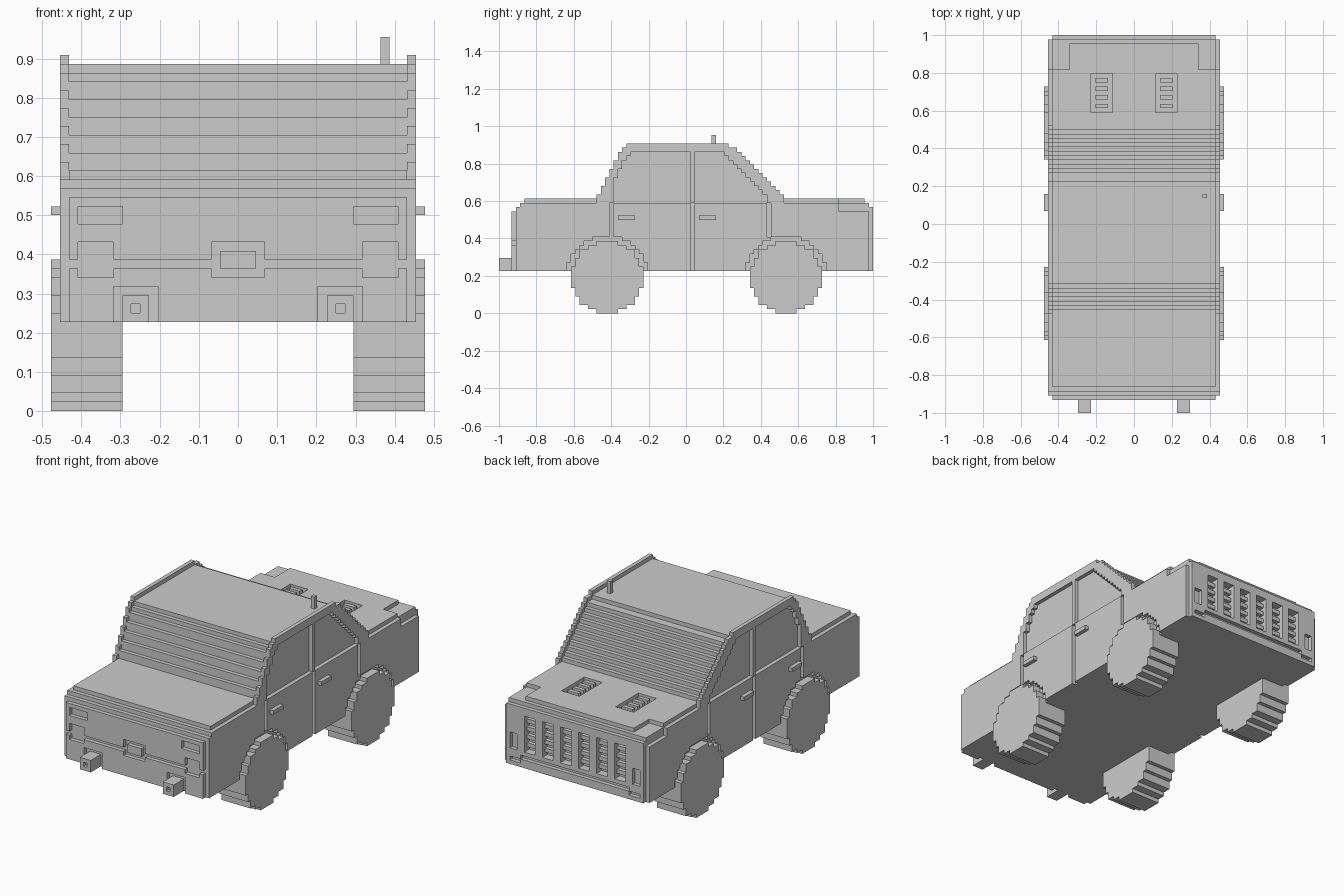
import bpy, bmesh, math

if "Cube" in bpy.data.objects:
    bpy.data.objects.remove(bpy.data.objects["Cube"])

V = 1 / 44  # one block of the stepped grid


def make(name, bm):
    bmesh.ops.scale(bm, vec=(V, V, V), verts=bm.verts)
    bmesh.ops.recalc_face_normals(bm, faces=bm.faces)
    me = bpy.data.meshes.new(name)
    bm.to_mesh(me)
    bm.free()
    ob = bpy.data.objects.new(name, me)
    bpy.context.collection.objects.link(ob)
    return ob


def add_prism(bm, profile, x0, x1):
    face = bm.faces.new([bm.verts.new((x0, y, z)) for y, z in profile])
    geo = bmesh.ops.extrude_face_region(bm, geom=[face])["geom"]
    moved = [g for g in geo if isinstance(g, bmesh.types.BMVert)]
    bmesh.ops.translate(bm, vec=(x1 - x0, 0, 0), verts=moved)


def prisms(name, profiles, spans):
    bm = bmesh.new()
    for p in profiles:
        for x0, x1 in spans:
            add_prism(bm, p, x0, x1)
    return make(name, bm)


def rect(y0, y1, z0, z1):
    return [(y0, z0), (y1, z0), (y1, z1), (y0, z1)]


def skyline(steps, end, base):
    """Stepped outline from (start, height) columns."""
    pts = [(steps[0][0], base)]
    for i, (y, h) in enumerate(steps):
        nxt = steps[i + 1][0] if i + 1 < len(steps) else end
        pts += [(y, h), (nxt, h)]
    return pts + [(end, base)]


def disc(cy, cz, n):
    """Stepped circle, n blocks across."""
    right = []
    for k in range(n):
        d = k - (n - 1) / 2
        half = int(math.sqrt(n * n / 4 - d * d)) + 0.5
        z = cz - n / 2 + k
        for p in ((half, z), (half, z + 1)):
            if len(right) > 1 and right[-1][0] == right[-2][0] == half:
                right.pop()
            right.append(p)
    return [(cy + w, z) for w, z in right] + [(cy - w, z) for w, z in reversed(right)]


def cut(target, profile, spans):
    for span in spans:
        cutter = prisms("cutter", [profile], [span])
        cutter.hide_render = True
        mod = target.modifiers.new("cut", "BOOLEAN")
        mod.operation, mod.solver, mod.object = "DIFFERENCE", "EXACT", cutter
        dg = bpy.context.evaluated_depsgraph_get()
        me = bpy.data.meshes.new_from_object(target.evaluated_get(dg))
        target.modifiers.clear()
        target.data = me
        bpy.data.objects.remove(cutter)


def pair(a, b):
    return [(a, b), (-b, -a)]


# cabin stair heights: steep end, roof, long slope
cabin = [(-21 + i, 28 + 2 * i) for i in range(6)] + [(-15, 39), (-14, 40), (10, 39)]
cabin += [(12 + i, 38 - i) for i in range(11)]

# central body
core = [(-41, 24), (-40, 25), (-39, 26), (-38, 27)]
core += [(y, h - 1) for y, h in cabin] + [(23, 27), (42, 26), (43, 25)]
body = prisms("body", [skyline(core, 44, 10)], [(-19, 19)])

# side panels with pillars, fenders and roof rails
side = [(-40, 25), (-39, 26)] + cabin + [(23, 26), (36, 24)]
panels = prisms("side_panels", [skyline(side, 43, 10)], pair(19, 20))

# wheel arches, windows and door seams
rear_win = [(-17, 32), (-16, 34), (-15, 36), (-14, 37), (-13, 38)]
front_win = [(2, 38)] + [(9 + i, 37 - i) for i in range(10)]
openings = [disc(-18.5, 8.5, 19), disc(23.5, 8.5, 19),
            skyline(rear_win, 1, 26), skyline(front_win, 19, 26),
            rect(-18, -17, 18, 26), rect(19, 20, 18, 26), rect(1, 2, 9, 26)]
for p in openings:
    cut(panels, p, pair(18, 22))

# recesses in the plate end: seam, lamps, plate bay, exhaust bays
cut(body, rect(-45, -40, 16, 17), [(-20, 20)])
cut(body, rect(-45, -40, 15, 19), pair(14, 18) + [(-3, 3)])
cut(body, rect(-45, -40, 21, 23), pair(13, 18))
cut(body, rect(-45, -40, 9, 14), pair(9, 14))
prisms("plate", [rect(-41, -40, 16, 18)], [(-2, 2)])

# exhaust pipes
pipes = prisms("exhaust_pipes", [rect(-44, -40, 10, 13)], pair(10, 13))
cut(pipes, rect(-46, -43, 11, 12), pair(11, 12))

# grille end: slots with slats, lamps, bumper seam
slots = pair(1, 4) + pair(6, 9) + pair(11, 14)
cut(body, rect(42, 46, 14, 23), slots)
prisms("grille_slats", [rect(42, 43, z, z + 1) for z in (15, 17, 19, 21)], slots)
cut(body, rect(43, 46, 14, 18), pair(16, 18))
cut(body, rect(43, 46, 11, 12), pair(15, 18))
cut(body, rect(43, 46, 12, 13), [(-15, 15)])

# hood corners and hood vents
cut(body, rect(36, 46, 26, 30), pair(15, 22))
cut(body, rect(26, 35, 26, 30), pair(5, 10))
prisms("vent_slats", [rect(y, y + 1, 26, 27) for y in (27, 29, 31, 33)], pair(6, 9))

# door handles and antenna
prisms("door_handles", [rect(-16, -12, 22, 23), rect(3, 7, 22, 23)], pair(20, 21))
prisms("antenna", [rect(6, 7, 39, 42)], [(16, 17)])

# wheels
prisms("rear_wheels", [disc(-18.5, 8.5, 17)], pair(13, 21))
prisms("front_wheels", [disc(23.5, 8.5, 17)], pair(13, 21))
